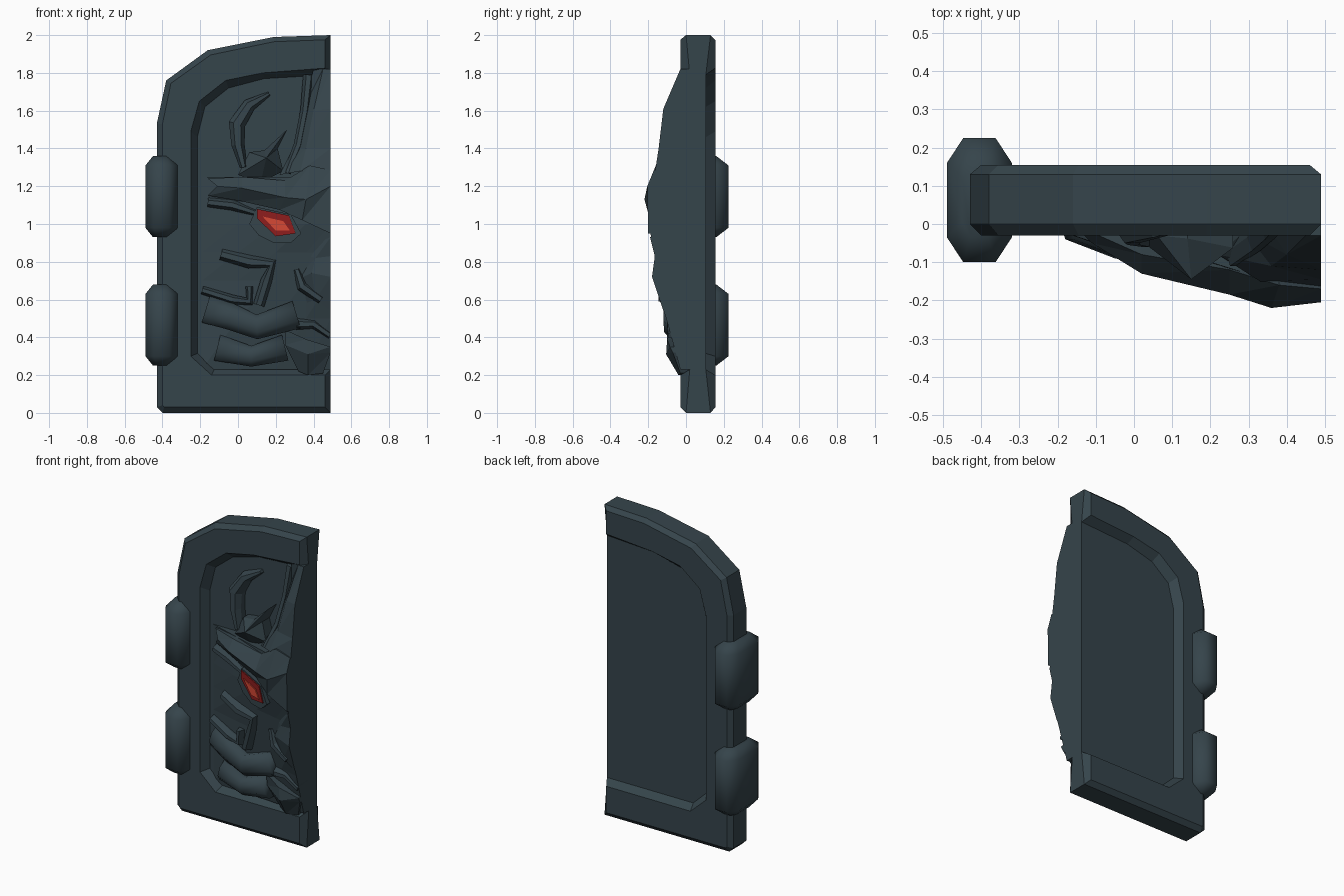
import bpy, bmesh, math
from mathutils import Vector

if "Cube" in bpy.data.objects:
    bpy.data.objects.remove(bpy.data.objects["Cube"])


def material(name, rgb):
    m = bpy.data.materials.new(name)
    m.diffuse_color = (*rgb, 1)
    m.use_nodes = True
    m.node_tree.nodes["Principled BSDF"].inputs["Base Color"].default_value = m.diffuse_color
    return m


SLATE = material("dark slate", (0.036, 0.058, 0.07))
DARK_RED = material("dark red", (0.27, 0.012, 0.012))
EYE_RED = material("eye red", (0.66, 0.065, 0.035))
BACK = 0.03  # depth where relief parts sink into the panel


def build(name, verts, faces, mat=SLATE, smooth=False):
    me = bpy.data.meshes.new(name)
    bm = bmesh.new()
    vs = [bm.verts.new(v) for v in verts]
    for f in faces:
        bm.faces.new([vs[i] for i in f])
    bmesh.ops.recalc_face_normals(bm, faces=bm.faces)
    for f in bm.faces:
        f.smooth = smooth
    bm.to_mesh(me)
    bm.free()
    me.materials.append(mat)
    ob = bpy.data.objects.new(name, me)
    bpy.context.collection.objects.link(ob)
    return ob


def relief(name, rows):
    """Grid of (x, z, y) points with a skirt down to the panel."""
    n, r = len(rows[0]), len(rows)
    verts = [(x, y, z) for row in rows for x, z, y in row]
    faces = []
    for j in range(r - 1):
        for i in range(n - 1):
            a, b, c, d = j * n + i, j * n + i + 1, (j + 1) * n + i + 1, (j + 1) * n + i
            faces += [(a, b, d), (b, c, d)]
    rim = list(range(n)) + [j * n + n - 1 for j in range(1, r)]
    rim += [(r - 1) * n + i for i in range(n - 2, -1, -1)] + [j * n for j in range(r - 2, 0, -1)]
    base = len(verts)
    verts += [(verts[i][0], BACK, verts[i][2]) for i in rim]
    m = len(rim)
    for k in range(m):
        q = (k + 1) % m
        faces.append((rim[k], rim[q], base + q, base + k))
    faces.append(tuple(range(base, base + m)))
    return build(name, verts, faces)


def ridge(name, path, smooth=False):
    """Raised bevelled band along (x, z, y, half width) points."""
    verts, faces = [], []
    n = len(path)
    for k, (x, z, y, w) in enumerate(path):
        a, b = path[max(k - 1, 0)], path[min(k + 1, n - 1)]
        t = Vector((b[0] - a[0], b[1] - a[1])).normalized()
        nx, nz = -t.y, t.x
        for s, yy in ((-1, BACK), (-1, y + 0.035), (-0.45, y), (0.45, y), (1, y + 0.035), (1, BACK)):
            verts.append((min(x + nx * s * w, 0.49), yy, z + nz * s * w))
    for k in range(n - 1):
        for i in range(6):
            j = (i + 1) % 6
            faces.append((k * 6 + i, k * 6 + j, k * 6 + 6 + j, k * 6 + 6 + i))
    faces += [tuple(range(6)), tuple(range(n * 6 - 6, n * 6))]
    return build(name, verts, faces, smooth=smooth)


def eye_plate(name, outline, lift, thick, mat):
    """Plate following the slant of the eye area."""
    n = len(outline)
    ys = [-0.085 - 0.35 * (x - 0.1) - lift for x, z in outline]
    verts = [(x, y, z) for (x, z), y in zip(outline, ys)]
    verts += [(x, y + thick, z) for (x, z), y in zip(outline, ys)]
    faces = [tuple(range(n)), tuple(range(n, 2 * n))]
    faces += [(i, (i + 1) % n, (i + 1) % n + n, i + n) for i in range(n)]
    return build(name, verts, faces, mat)


# door leaf: chamfered frame with a recessed panel on both sides
edge = [(.49, 0), (-.40, 0), (-.43, .03), (-.43, 1.53), (-.38, 1.76), (-.16, 1.92), (.19, 1.99), (.49, 2)]
rim_out = [(.46, .03), (-.39, .03), (-.40, .04), (-.40, 1.53), (-.355, 1.745), (-.145, 1.895), (.19, 1.965), (.46, 1.975)]
rim_in = [(.46, .20), (-.14, .20), (-.25, .30), (-.25, 1.49), (-.205, 1.65), (-.065, 1.76), (.13, 1.80), (.46, 1.825)]
panel = [(.49, .23), (-.125, .23), (-.215, .315), (-.215, 1.46), (-.175, 1.62), (-.05, 1.72), (.14, 1.77), (.49, 1.79)]
rings = [(panel, .105), (rim_in, .155), (rim_out, .155), (edge, .13),
         (edge, 0), (rim_out, -.03), (rim_in, -.03), (panel, .02)]
verts = [(x, y, z) for ring, y in rings for x, z in ring]
faces = [(r * 8 + i, r * 8 + i + 1, r * 8 + i + 9, r * 8 + i + 8) for r in range(7) for i in range(7)]
faces += [tuple(range(8)), tuple(range(56, 64)), (0, 24, 32, 56, 63, 39, 31, 7)]
faces += [(0, 8, 16, 24), (32, 40, 48, 56), (7, 15, 23, 31), (39, 47, 55, 63)]
build("door_leaf", verts, faces)

# hinges: rounded eight-sided barrels
for name, zc in (("lower_hinge", .465), ("upper_hinge", 1.145)):
    verts = []
    for dz, ix, iy in ((-.215, .04, .065), (-.165, 0, 0), (.165, 0, 0), (.215, .04, .065)):
        hx, hy = .085 - ix, .1625 - iy
        cx, cy = hx * .5, hy * .6
        for x, y in ((cx, -hy), (hx, -cy), (hx, cy), (cx, hy), (-cx, hy), (-hx, cy), (-hx, -cy), (-cx, -hy)):
            verts.append((-.405 + x, .0625 + y, zc + dz))
    faces = [(r * 8 + i, r * 8 + (i + 1) % 8, r * 8 + 8 + (i + 1) % 8, r * 8 + 8 + i)
             for r in range(3) for i in range(8)]
    faces += [tuple(range(8)), tuple(range(24, 32))]
    build(name, verts, faces, smooth=True)

# face base bulging toward the cut edge
xs = (-.19, 0, .2, .36, .49)
depths = [(1.25, (.02, -.04, -.10, -.15, -.165)), (1.0, (.02, -.05, -.11, -.17, -.20)),
          (.85, (.02, -.045, -.095, -.13, -.165)), (.70, (.02, -.03, -.075, -.11, -.17)),
          (.50, (.02, -.03, -.05, -.07, -.105)), (.23, (.02, .01, .0, -.01, -.03))]
relief("face_base", [[(x, z, y) for x, y in zip(xs, ys)] for z, ys in depths])

# forehead crest
relief("forehead_crest", [
    [(.40, 1.82, -.02), (.45, 1.82, -.03), (.49, 1.82, -.03)],
    [(.34, 1.60, .01), (.40, 1.60, -.08), (.49, 1.61, -.12)],
    [(.29, 1.40, -.02), (.36, 1.40, -.11), (.49, 1.40, -.145)],
    [(.22, 1.26, -.08), (.33, 1.28, -.15), (.49, 1.27, -.165)]])
ridge("crest_edge", [(.375, 1.79, -.02, .03), (.355, 1.6, -.04, .025), (.32, 1.42, -.07, .025), (.26, 1.27, -.11, .02)])

# brow
relief("brow", [
    [(-.16, 1.24, 0), (.02, 1.25, -.08), (.25, 1.23, -.12), (.38, 1.31, -.16), (.49, 1.285, -.17)],
    [(-.11, 1.20, -.05), (.02, 1.19, -.13), (.25, 1.14, -.185), (.36, 1.13, -.22), (.49, 1.20, -.205)],
    [(-.16, 1.15, 0), (.02, 1.12, -.07), (.22, 1.075, -.13), (.34, 1.02, -.19), (.49, .95, -.2)]])
ridge("brow_fold", [(-.16, 1.115, -.03, .025), (-.03, 1.10, -.075, .028), (.09, 1.06, -.10, .018)])

# eye
eye_plate("eye_socket", [(.06, 1.0), (.10, 1.09), (.28, 1.05), (.335, .95), (.28, .90), (.19, .90), (.11, .94)], .02, .06, SLATE)
eye_plate("eye_rim", [(.10, 1.03), (.10, 1.08), (.27, 1.045), (.305, .95), (.20, .935)], .028, .009, DARK_RED)
eye_plate("eye_core", [(.13, 1.04), (.24, 1.015), (.275, .965), (.20, .965)], .035, .009, EYE_RED)

# nose
relief("nose", [
    [(.40, .93, -.15), (.44, .91, -.16), (.49, .93, -.19)],
    [(.35, .84, -.11), (.41, .82, -.15), (.49, .83, -.165)],
    [(.30, .70, -.08), (.39, .74, -.155), (.49, .72, -.18)],
    [(.33, .57, -.06), (.41, .60, -.125), (.49, .54, -.12)]])
ridge("nostril_wing", [(.31, .76, -.12, .02), (.34, .67, -.14, .03), (.44, .60, -.145, .025)])

# cheek folds
ridge("cheek_fold", [(-.09, .84, -.05, .03), (.06, .80, -.10, .035), (.18, .79, -.12, .03),
                     (.15, .70, -.11, .03), (.11, .57, -.10, .03)])
ridge("cheek_wrinkle", [(-.19, .65, -.02, .022), (-.03, .60, -.07, .025), (.06, .59, -.09, .025), (.06, .67, -.09, .02)])

# lips
ridge("upper_lip", [(-.17, .55, -.04, .075), (-.04, .51, -.09, .07), (.10, .455, -.115, .065), (.31, .52, -.12, .075)], True)
ridge("lower_lip", [(-.11, .345, -.04, .07), (.07, .30, -.085, .055), (.25, .345, -.09, .07)], True)
ridge("mouth_edge", [(.31, .47, -.10, .03), (.40, .47, -.10, .025), (.49, .41, -.095, .025)])

# fang and chin
relief("fang", [
    [(.25, .44, -.07), (.36, .39, -.10), (.49, .35, -.085)],
    [(.25, .36, -.06), (.37, .31, -.105), (.49, .32, -.07)],
    [(.32, .22, -.02), (.37, .20, -.04), (.45, .21, -.03)]])

# swept back horn and small spiked horn
ridge("swept_horn", [(.165, 1.69, -.01, .012), (.06, 1.63, -.035, .035), (-.005, 1.53, -.05, .045),
                     (.0, 1.42, -.055, .035), (.03, 1.30, -.06, .02)])
spike = [(0, 1.26), (.06, 1.38), (.14, 1.39), (.26, 1.50), (.21, 1.40), (.24, 1.28), (.12, 1.22)]
verts = [(x, -.03 - .2 * max(x - .1, 0), z) for x, z in spike] + [(x, BACK, z) for x, z in spike]
verts.append((.15, -.145, 1.35))
faces = [(i, (i + 1) % 7, 14) for i in range(7)]
faces += [(i, (i + 1) % 7, (i + 1) % 7 + 7, i + 7) for i in range(7)] + [tuple(range(7, 14))]
build("spiked_horn", verts, faces)
